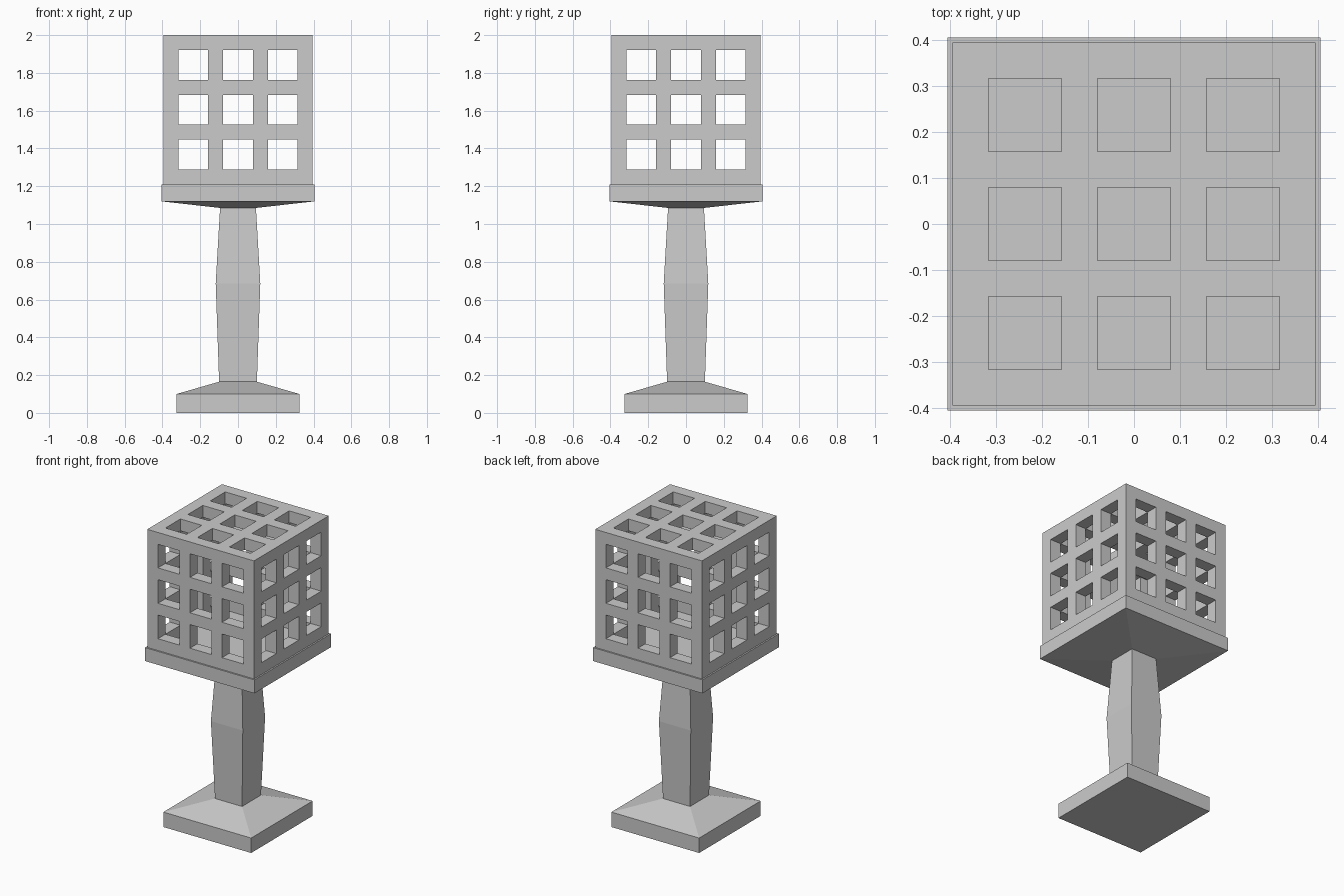
import bpy, bmesh, math
from itertools import product

if "Cube" in bpy.data.objects:
    bpy.data.objects.remove(bpy.data.objects["Cube"])


def finish(name, bm):
    bmesh.ops.recalc_face_normals(bm, faces=bm.faces[:])
    mesh = bpy.data.meshes.new(name)
    bm.to_mesh(mesh)
    bm.free()
    obj = bpy.data.objects.new(name, mesh)
    bpy.context.collection.objects.link(obj)
    return obj


def square_loft(name, profile):
    """Stack square sections given as (half width, height)."""
    bm = bmesh.new()
    rings = [[bm.verts.new((sx * h, sy * h, z))
              for sx, sy in ((-1, -1), (1, -1), (1, 1), (-1, 1))]
             for h, z in profile]
    for a, b in zip(rings, rings[1:]):
        for i in range(4):
            j = (i + 1) % 4
            bm.faces.new((a[i], a[j], b[j], b[i]))
    bm.faces.new(rings[0][::-1])
    bm.faces.new(rings[-1])
    return finish(name, bm)


def window_cage(name, unit, z0):
    """Hollow box with a 3 x 3 grid of square windows per wall and an open bottom."""
    marks = [0, 1, 3, 4, 6, 7, 9, 10]

    def solid(cell):
        if min(cell) < 0 or max(cell) > 6:
            return False
        odd = sum(c % 2 for c in cell)
        ends = sum(c in (0, 6) for c in cell)
        open_bottom = cell[2] == 0 and ends == 1
        return ends > 0 and not open_bottom and not (ends == 1 and odd == 2)

    bm = bmesh.new()
    cache = {}

    def vert(p):
        if p not in cache:
            x, y, z = (marks[c] * unit for c in p)
            cache[p] = bm.verts.new((x - 5 * unit, y - 5 * unit, z0 + z))
        return cache[p]

    # Skin every solid cell where it borders empty space
    for cell in product(range(7), repeat=3):
        if not solid(cell):
            continue
        for axis, side in product(range(3), (0, 1)):
            near = list(cell)
            near[axis] += 2 * side - 1
            if solid(near):
                continue
            u, v = (axis + 1) % 3, (axis + 2) % 3
            corners = []
            for du, dv in ((0, 0), (1, 0), (1, 1), (0, 1)):
                p = list(cell)
                p[axis] += side
                p[u] += du
                p[v] += dv
                corners.append(vert(tuple(p)))
            bm.faces.new(corners if side else corners[::-1])
    return finish(name, bm)


# Stepped foot
square_loft("foot", [(0.325, 0), (0.325, 0.10), (0.10, 0.165)])

# Swelling square post
square_loft("post", [(0.10, 0.165), (0.118, 0.685), (0.095, 1.085)])

# Tray flaring out under the cage
square_loft("tray", [(0.095, 1.085), (0.405, 1.12), (0.405, 1.21)])

# Latticed lantern head
window_cage("lantern_cage", 0.079, 1.21)
